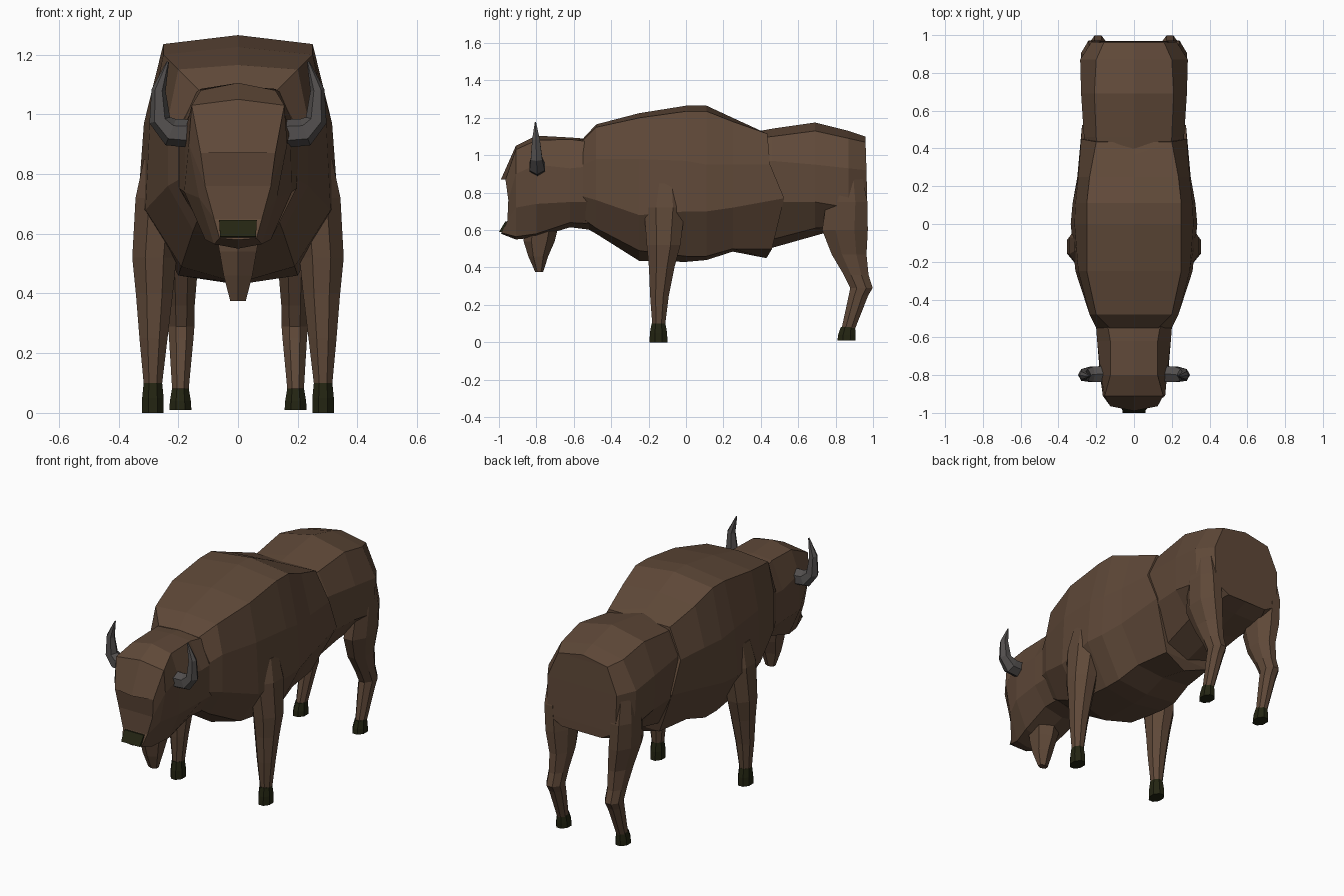
import bpy, bmesh, math
from mathutils import Vector


def material(name, rgb):
    m = bpy.data.materials.new(name)
    m.diffuse_color = (*rgb, 1)
    return m


FUR = material("brown fur", (0.115, 0.066, 0.040))
HORN = material("grey horn", (0.085, 0.078, 0.076))
HOOF = material("dark hoof", (0.017, 0.018, 0.006))


def loft(name, rings, mat):
    """Flat-shaded skin over closed rings of equal length, capped with strips."""
    bm = bmesh.new()
    vs = [[bm.verts.new(p) for p in r] for r in rings]
    n = len(vs[0])
    for a, b in zip(vs, vs[1:]):
        for i in range(n):
            j = (i + 1) % n
            bm.faces.new((a[i], a[j], b[j], b[i]))
    for r in (vs[0], vs[-1]):
        for i in range(n // 2):
            quad = []
            for v in (r[i], r[i + 1], r[(n - i - 1) % n], r[(n - i) % n]):
                if v not in quad:
                    quad.append(v)
            if len(quad) > 2:
                bm.faces.new(quad)
    bmesh.ops.recalc_face_normals(bm, faces=bm.faces)
    me = bpy.data.meshes.new(name)
    bm.to_mesh(me)
    bm.free()
    me.materials.append(mat)
    ob = bpy.data.objects.new(name, me)
    bpy.context.collection.objects.link(ob)
    return ob


def section(y, top, a, b, c, d, bottom, dy=(0,) * 6):
    """Symmetric body ring, half profile from top to bottom, dy skews points."""
    half = [(0, top), a, b, c, d, (0, bottom)]
    pts = [(x, y + o, z) for (x, z), o in zip(half, dy)]
    return pts + [(-x, yy, z) for x, yy, z in pts[-2:0:-1]]


def limb_ring(z, cx, cy, rx, ry, side, n=8):
    k = 1 / math.cos(math.pi / n)
    return [(side * (cx + rx * k * math.cos((i + .5) * math.tau / n)),
             cy + ry * k * math.sin((i + .5) * math.tau / n), z) for i in range(n)]


# Humped front body with a stepped mane edge at the back
loft("front_body", [
    section(-.55, 1.09, (.13, 1.08), (.20, .95), (.20, .78), (.13, .66), .62),
    section(-.48, 1.165, (.20, 1.15), (.235, .98), (.235, .76), (.15, .61), .58),
    section(-.25, 1.225, (.25, 1.20), (.295, .98), (.31, .68), (.19, .49), .435),
    section(0, 1.265, (.25, 1.235), (.315, .97), (.335, .70), (.20, .46), .43),
    section(.11, 1.265, (.25, 1.235), (.31, .95), (.325, .70), (.20, .46), .44),
    section(.25, 1.20, (.235, 1.18), (.295, .95), (.30, .72), (.18, .50), .485),
    section(.43, 1.145, (.20, 1.115), (.28, .95), (.275, .77), (.15, .50), .45,
            (-.065, .005, .02, .095, .03, 0)),
], FUR)

# Hindquarters
loft("hind_body", [
    section(.34, 1.12, (.18, 1.09), (.25, .95), (.25, .75), (.15, .56), .50),
    section(.46, 1.142, (.20, 1.10), (.265, .97), (.262, .75), (.15, .55), .505),
    section(.69, 1.175, (.21, 1.13), (.28, .95), (.275, .75), (.17, .61), .57),
    section(.87, 1.13, (.20, 1.09), (.285, .93), (.275, .72), (.17, .62), .62),
    section(.96, 1.10, (.16, 1.07), (.225, .92), (.22, .70), (.13, .65), .66,
            (0, 0, .005, .01, .01, .01)),
], FUR)

# Head and neck
loft("head", [
    section(-.42, 1.08, (.16, 1.06), (.21, .95), (.20, .75), (.13, .63), .59),
    section(-.62, 1.095, (.125, 1.085), (.195, .93), (.195, .75), (.12, .64), .615),
    section(-.80, 1.105, (.125, 1.08), (.175, .95), (.18, .74), (.11, .58), .56),
    section(-.91, 1.05, (.155, 1.03), (.165, .90), (.13, .72), (.08, .565), .55),
    section(-.98, .87, (.125, .87), (.11, .76), (.08, .65), (.062, .585), .58,
            (-.01, .015, .03, .025, -.005, -.008)),
], FUR)

# Dark nose pad
loft("nose", [
    [(-.063, -.94, .646), (.063, -.94, .646), (.06, -.94, .582), (-.06, -.94, .582)],
    [(-.063, -.966, .646), (.063, -.966, .646), (.06, -1.0, .59), (-.06, -1.0, .59)],
], HOOF)

# Beard
loft("beard", [limb_ring(z, 0, y, rx, ry, 1, 6) for z, y, rx, ry in [
    (.64, -.77, .08, .08), (.54, -.785, .062, .072),
    (.46, -.79, .048, .046), (.375, -.785, .026, .018)]], FUR)

FRONT = [(.85, .265, -.11, .05, .08), (.72, .265, -.115, .078, .11),
         (.52, .28, -.12, .074, .09), (.40, .28, -.13, .062, .068),
         (.25, .283, -.142, .047, .05), (.09, .285, -.146, .03, .034)]
FRONT_HOOF = [(.10, .285, -.147, .031, .037), (.05, .285, -.147, .036, .046),
              (0, .285, -.147, .036, .048)]
HIND = [(.90, .215, .86, .05, .08), (.75, .215, .86, .065, .11),
        (.60, .205, .85, .068, .122), (.47, .19, .872, .054, .093),
        (.36, .19, .91, .045, .066), (.29, .19, .938, .044, .06),
        (.25, .19, .922, .041, .052), (.07, .193, .867, .027, .036)]
HIND_HOOF = [(.082, .193, .866, .028, .038), (.04, .193, .86, .035, .047),
             (.01, .193, .858, .037, .048)]
HORN_PATH = [(.15, .935, .048), (.225, .94, .047), (.262, .98, .036),
             (.266, 1.08, .024), (.235, 1.176, .004)]

for side, label in ((1, "left"), (-1, "right")):
    # Legs and hooves
    for name, rows, mat in (("front_leg", FRONT, FUR), ("front_hoof", FRONT_HOOF, HOOF),
                            ("hind_leg", HIND, FUR), ("hind_hoof", HIND_HOOF, HOOF)):
        loft(f"{name}_{label}", [limb_ring(*r, side) for r in rows], mat)
    # Curved horns
    pts = [Vector((x, 0, z)) for x, z, r in HORN_PATH]
    rings = []
    for i, (x, z, r) in enumerate(HORN_PATH):
        t = (pts[min(i + 1, 4)] - pts[max(i - 1, 0)]).normalized()
        rings.append([(side * (x - t.z * r * math.cos(a)), -.793 - .003 * i + r * math.sin(a),
                       z + t.x * r * math.cos(a))
                      for a in (k * math.tau / 6 for k in range(6))])
    loft(f"horn_{label}", rings, HORN)
